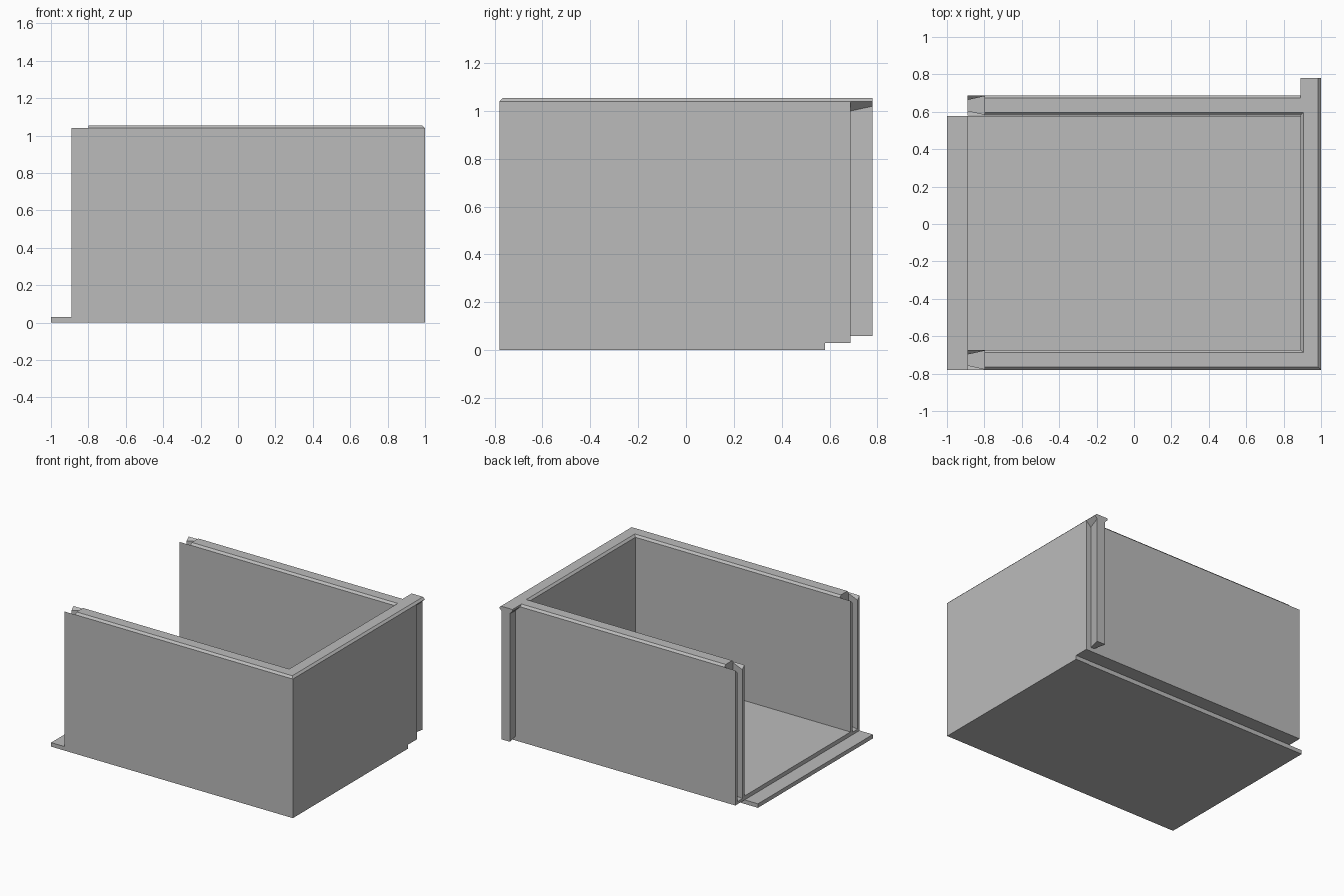
import bpy
import bmesh

cube = bpy.data.objects.get("Cube")
if cube:
    bpy.data.objects.remove(cube, do_unlink=True)

# Single flat colour
grey = bpy.data.materials.new("light_grey")
grey.use_nodes = True
grey.diffuse_color = (0.5, 0.5, 0.5, 1)
grey.node_tree.nodes["Principled BSDF"].inputs["Base Color"].default_value = (0.5, 0.5, 0.5, 1)

# Main dimensions
X, Y = 1.0, 0.78            # half length, half depth
TOP, RIDGE = 1.04, 1.055    # wall top, ridge top
END = -0.89                 # open end of the long walls
IN_X = 0.89                 # inner face of the end wall
FRONT_IN = -0.673           # inner face of the front wall
BACK_IN, BACK_OUT = 0.581, 0.688
RIDGE_END = -0.80
C = RIDGE - TOP             # chamfer of the ridge


def loft(name, rings):
    """Closed solid through rings of equal point count."""
    bm = bmesh.new()
    loops = [[bm.verts.new(p) for p in ring] for ring in rings]
    n = len(loops[0])
    for low, high in zip(loops, loops[1:]):
        for i in range(n):
            j = (i + 1) % n
            bm.faces.new((low[i], low[j], high[j], high[i]))
    bm.faces.new(loops[0][::-1])
    bm.faces.new(loops[-1])
    bmesh.ops.recalc_face_normals(bm, faces=bm.faces)
    mesh = bpy.data.meshes.new(name)
    bm.to_mesh(mesh)
    bm.free()
    mesh.materials.append(grey)
    obj = bpy.data.objects.new(name, mesh)
    bpy.context.collection.objects.link(obj)
    return obj


def box(name, x0, x1, y0, y1, z0, z1):
    plan = [(x0, y0), (x1, y0), (x1, y1), (x0, y1)]
    return loft(name, [[(x, y, z) for x, y in plan] for z in (z0, z1)])


def dovetail(name, u0, u1, v0, v1, inset0, inset1, z0, extra, along_y):
    """Dovetail bar along u whose sides flare out at 45 degrees to full width at the top."""
    def ring(a, b, za, zb):
        pts = [(u0, v0 + a, za), (u1, v0 + b, zb), (u1, v1 - b, zb), (u0, v1 - a, za)]
        return [(v, u, z) if along_y else (u, v, z) for u, v, z in pts]
    return loft(name, [ring(inset0, inset1, z0, z0),
                       ring(inset0, inset1, TOP - inset0, TOP - inset1),
                       ring(-extra, -extra, TOP + extra, TOP + extra)])


# Floor and the thin lip at the open end
box("floor", END, IN_X, FRONT_IN, BACK_IN - 0.003, 0, 0.06)
box("floor_lip", -X, END, -Y, BACK_IN - 0.003, 0, 0.03)

# Walls
front = box("front_wall", END, X, -Y, FRONT_IN, 0, TOP)
back = box("back_wall", END, X, BACK_IN, BACK_OUT, 0.03, TOP)
box("end_wall", IN_X, X, FRONT_IN, BACK_IN, 0, TOP)

# Dovetail slots in the open ends of the long walls
for wall, v0, v1 in ((front, -Y, FRONT_IN), (back, BACK_IN, BACK_OUT)):
    cutter = dovetail("slot_cutter", END - 0.01, RIDGE_END, v0, v1, 0.027, 0.005, 0.05, 0.01, False)
    cutter.hide_render = True
    mod = wall.modifiers.new("slot", "BOOLEAN")
    mod.operation = "DIFFERENCE"
    mod.solver = "EXACT"
    mod.object = cutter
    bpy.context.view_layer.objects.active = wall
    bpy.ops.object.modifier_apply(modifier=mod.name)
    bpy.data.objects.remove(cutter, do_unlink=True)

# Dovetail tongue on the back end of the end wall
dovetail("end_tongue", BACK_OUT, Y, IN_X, X, 0.04, 0.02, 0.06, 0, True)

# Chamfered ridge along the wall tops: x, y, then the shift of the upper edge
outline = [
    (RIDGE_END, -Y, 0, C), (X, -Y, -C, C), (X, Y, -C, 0), (IN_X, Y, 0, 0),
    (IN_X, BACK_OUT, 0, -C), (RIDGE_END, BACK_OUT, 0, -C),
    (RIDGE_END, BACK_IN, 0, C), (IN_X, BACK_IN, C, C),
    (IN_X, FRONT_IN, C, -C), (RIDGE_END, FRONT_IN, 0, -C),
]
loft("top_ridge", [[(x, y, TOP) for x, y, dx, dy in outline],
                   [(x + dx, y + dy, RIDGE) for x, y, dx, dy in outline]])
